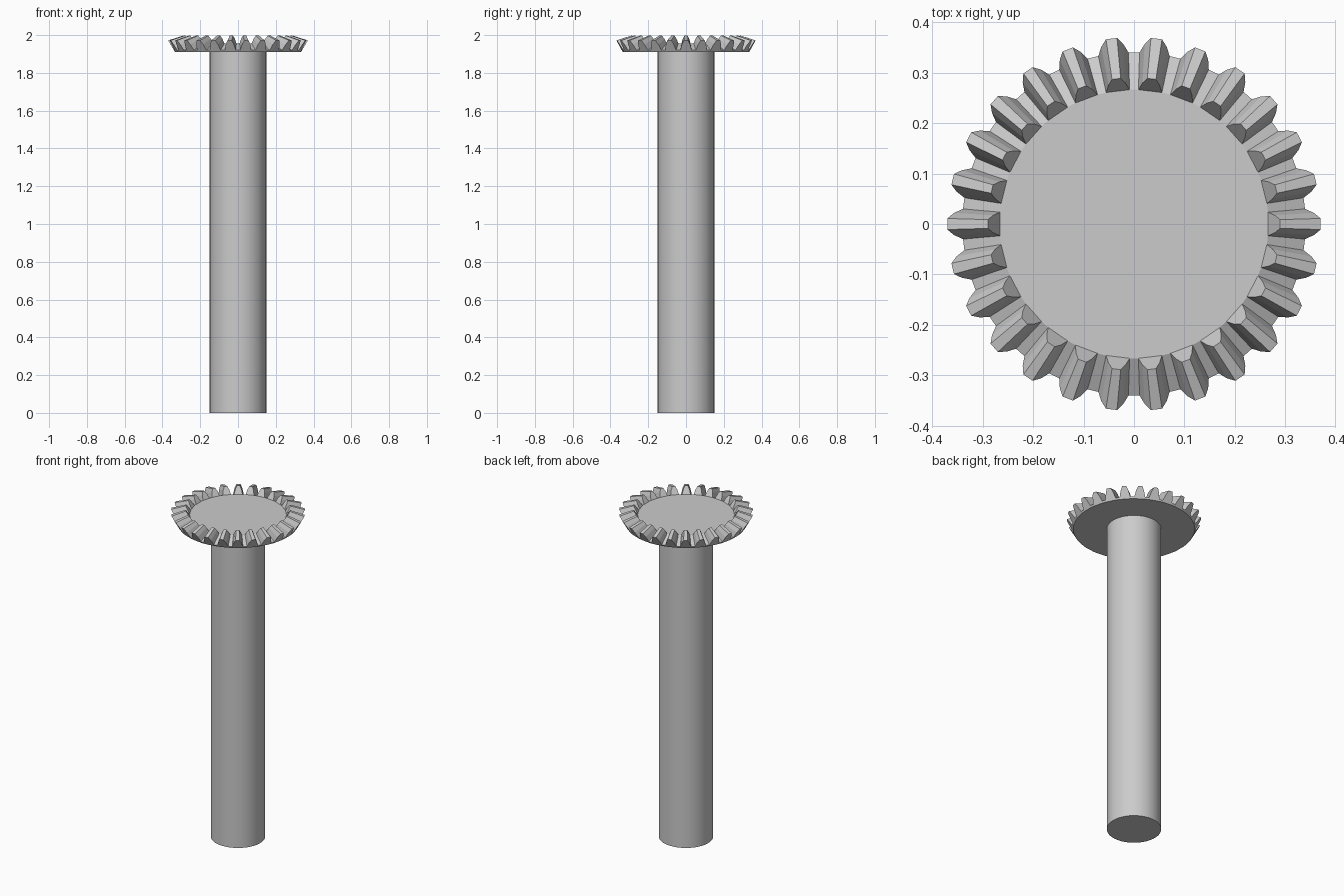
import bpy, bmesh
from math import sin, cos, pi
from mathutils import Vector

if "Cube" in bpy.data.objects:
    bpy.data.objects.remove(bpy.data.objects["Cube"])

TEETH = 26
APEX = Vector((0, 0, 2.09))   # the tooth lines all converge here
INNER = 0.783                 # inner tooth end, as a scale towards the apex
BASE_Z = 1.91

steel = bpy.data.materials.new("grey steel")
steel.use_nodes = True
steel.diffuse_color = (0.6, 0.6, 0.6, 1)
steel.node_tree.nodes["Principled BSDF"].inputs["Base Color"].default_value = (0.6, 0.6, 0.6, 1)


def finish(bm, name):
    bmesh.ops.recalc_face_normals(bm, faces=bm.faces)
    mesh = bpy.data.meshes.new(name)
    bm.to_mesh(mesh)
    bm.free()
    mesh.materials.append(steel)
    obj = bpy.data.objects.new(name, mesh)
    bpy.context.collection.objects.link(obj)
    return obj


# Half tooth on the outer end: radius, height, half width
half = [(0.34, 1.92, 0.030), (0.357, 1.95, 0.022), (0.37, 1.972, 0.011)]
profile = [(r, z, -w) for r, z, w in half] + [(r, z, w) for r, z, w in reversed(half)]

# Bevel gear: outer outline, the same outline shrunk to the apex, and a lower rim
bm = bmesh.new()
outer, inner, rim = [], [], []
for i in range(TEETH):
    a = 2 * pi * i / TEETH
    for r, z, w in profile:
        t = a + w / r
        p = Vector((r * cos(t), r * sin(t), z))
        outer.append(bm.verts.new(p))
        inner.append(bm.verts.new(APEX + (p - APEX) * INNER))
    for w in (-0.030, 0.030):
        t = a + w / 0.34
        rim.append(bm.verts.new((0.335 * cos(t), 0.335 * sin(t), BASE_Z)))

n, m = len(profile), len(outer)
top = []
for i in range(m):
    j = (i + 1) % m
    bm.faces.new((outer[i], outer[j], inner[j], inner[i]))
for i in range(TEETH):
    k, nxt = i * n, (i + 1) * n % m
    r0, r1, r2 = rim[2 * i], rim[2 * i + 1], rim[(2 * i + 2) % len(rim)]
    # Outer and inner tooth ends
    bm.faces.new([r0] + outer[k:k + n] + [r1])
    bm.faces.new(inner[k:k + n])
    # Rim below the gap between teeth
    bm.faces.new((r1, outer[k + n - 1], outer[nxt], r2))
    top += [inner[k], inner[k + n - 1]]
bm.faces.new(top)
bm.faces.new(rim)
finish(bm, "bevel_gear")

# Shaft
bm = bmesh.new()
bmesh.ops.create_cone(bm, cap_ends=True, segments=64, radius1=0.15, radius2=0.15, depth=BASE_Z)
bmesh.ops.translate(bm, verts=bm.verts, vec=(0, 0, BASE_Z / 2))
shaft = finish(bm, "shaft")
bpy.ops.object.select_all(action='DESELECT')
shaft.select_set(True)
bpy.context.view_layer.objects.active = shaft
bpy.ops.object.shade_smooth_by_angle()
